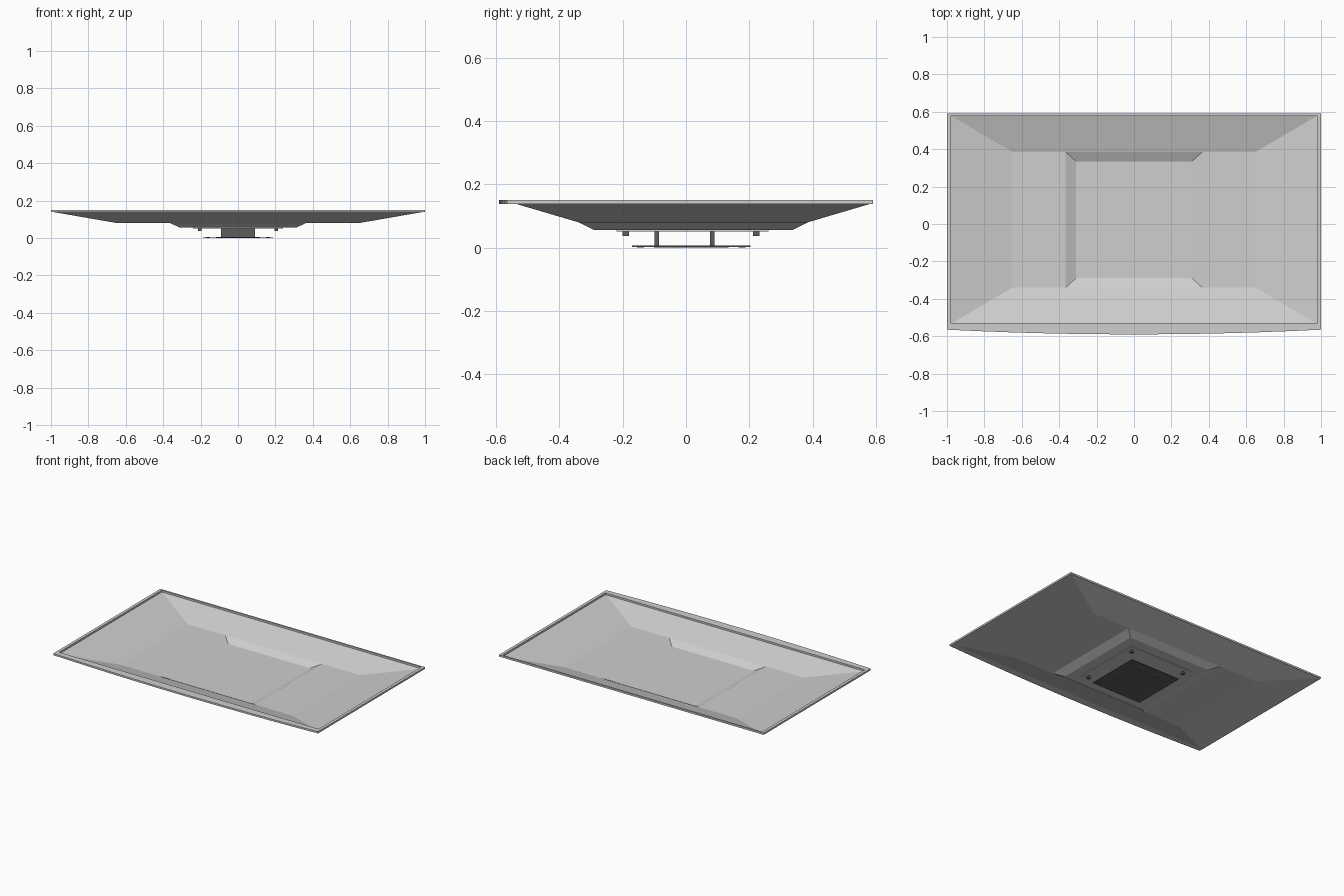
import bpy, bmesh, math

if "Cube" in bpy.data.objects:
    bpy.data.objects.remove(bpy.data.objects["Cube"])


def material(name, value):
    m = bpy.data.materials.new(name)
    m.diffuse_color = (value, value, value, 1)
    m.use_nodes = True
    m.node_tree.nodes["Principled BSDF"].inputs["Base Color"].default_value = m.diffuse_color
    return m


LIGHT = material("light grey casing", 0.62)
DARK = material("dark grey bracket", 0.11)


def make(name, verts, faces, mat, fix=True):
    me = bpy.data.meshes.new(name)
    me.from_pydata(verts, [], faces)
    if fix:
        bm = bmesh.new()
        bm.from_mesh(me)
        bmesh.ops.recalc_face_normals(bm, faces=bm.faces)
        bm.to_mesh(me)
        bm.free()
    me.materials.append(mat)
    ob = bpy.data.objects.new(name, me)
    bpy.context.collection.objects.link(ob)
    return ob


def prism(name, pts, z0, z1, mat):
    n = len(pts)
    verts = [(x, y, z) for z in (z0, z1) for x, y in pts]
    faces = [list(range(n))[::-1], list(range(n, 2 * n))]
    faces += [(i, (i + 1) % n, n + (i + 1) % n, n + i) for i in range(n)]
    return make(name, verts, faces, mat)


def rect(x0, x1, y0, y1):
    return [(x0, y0), (x1, y0), (x1, y1), (x0, y1)]


def box(name, x0, x1, y0, y1, z0, z1, mat):
    return prism(name, rect(x0, x1, y0, y1), z0, z1, mat)


def circle(cx, cy, r, n=16):
    return [(cx + r * math.cos(2 * math.pi * i / n), cy + r * math.sin(2 * math.pi * i / n)) for i in range(n)]


# Screen frame: bowed lower edge, rectangular opening
N = 12
xs = [-1 + 2 * i / N for i in range(N + 1)]
outer = [(x, -0.59 + 0.025 * x * x) for x in xs] + [(1, 0.59), (-1, 0.59)]
inner = [(x * 0.98, -0.53) for x in xs] + [(0.98, 0.578), (-0.98, 0.578)]
n = len(outer)
verts = [(x, y, z) for loop, z in ((outer, 0.138), (outer, 0.15), (inner, 0.15), (inner, 0.138)) for x, y in loop]
faces = [(k * n + i, k * n + (i + 1) % n, (k + 1) % 4 * n + (i + 1) % n, (k + 1) % 4 * n + i)
         for k in range(4) for i in range(n)]
make("screen_frame", verts, faces, LIGHT)

# Back shell: open dish with a flat step and a raised central housing
verts = []
for half, y0, y1, z in ((0.99, -0.54, 0.585, 0.139), (0.65, -0.34, 0.385, 0.08),
                        (0.365, -0.34, 0.385, 0.08), (0.31, -0.29, 0.335, 0.055)):
    verts += [(x, y, z) for x, y in rect(-half, half, y0, y1)]
faces = [(1, 0, 4, 8, 9, 5), (2, 1, 5, 6), (3, 2, 6, 10, 11, 7), (0, 3, 7, 4),
         (4, 7, 11, 8), (6, 5, 9, 10), (15, 14, 13, 12)]
faces += [(8 + (i + 1) % 4, 8 + i, 12 + i, 12 + (i + 1) % 4) for i in range(4)]
make("back_shell", verts, faces, LIGHT, fix=False)

# Thin access panel on the housing
box("access_panel", -0.24, 0.24, -0.22, 0.26, 0.051, 0.055, LIGHT)

# Corner pads on the housing
for x in (-0.205, 0.205):
    for y in (-0.19, 0.222):
        box("corner_pad", x - 0.01, x + 0.01, y - 0.01, y + 0.01, 0.036, 0.052, DARK)

# Mount ribs between housing and wall plate
for y in (-0.092, 0.083):
    box("mount_rib", -0.09, 0.09, y - 0.007, y + 0.007, 0.005, 0.052, DARK)

# Wall plate with lobed emboss and screw heads
CY = 0.017
box("wall_plate", -0.187, 0.187, CY - 0.187, CY + 0.187, 0.002, 0.006, DARK)
lobes = []
for i in range(64):
    a = 2 * math.pi * i / 64
    r = 0.12 - 0.03 * math.cos(4 * a)
    lobes.append((r * math.cos(a), CY + r * math.sin(a)))
prism("plate_emboss", lobes, 0.0008, 0.002, DARK)
for sx in (-1, 1):
    for sy in (-1, 1):
        prism("screw_head", circle(sx * 0.16, CY + sy * 0.16, 0.011), 0, 0.002, DARK)
